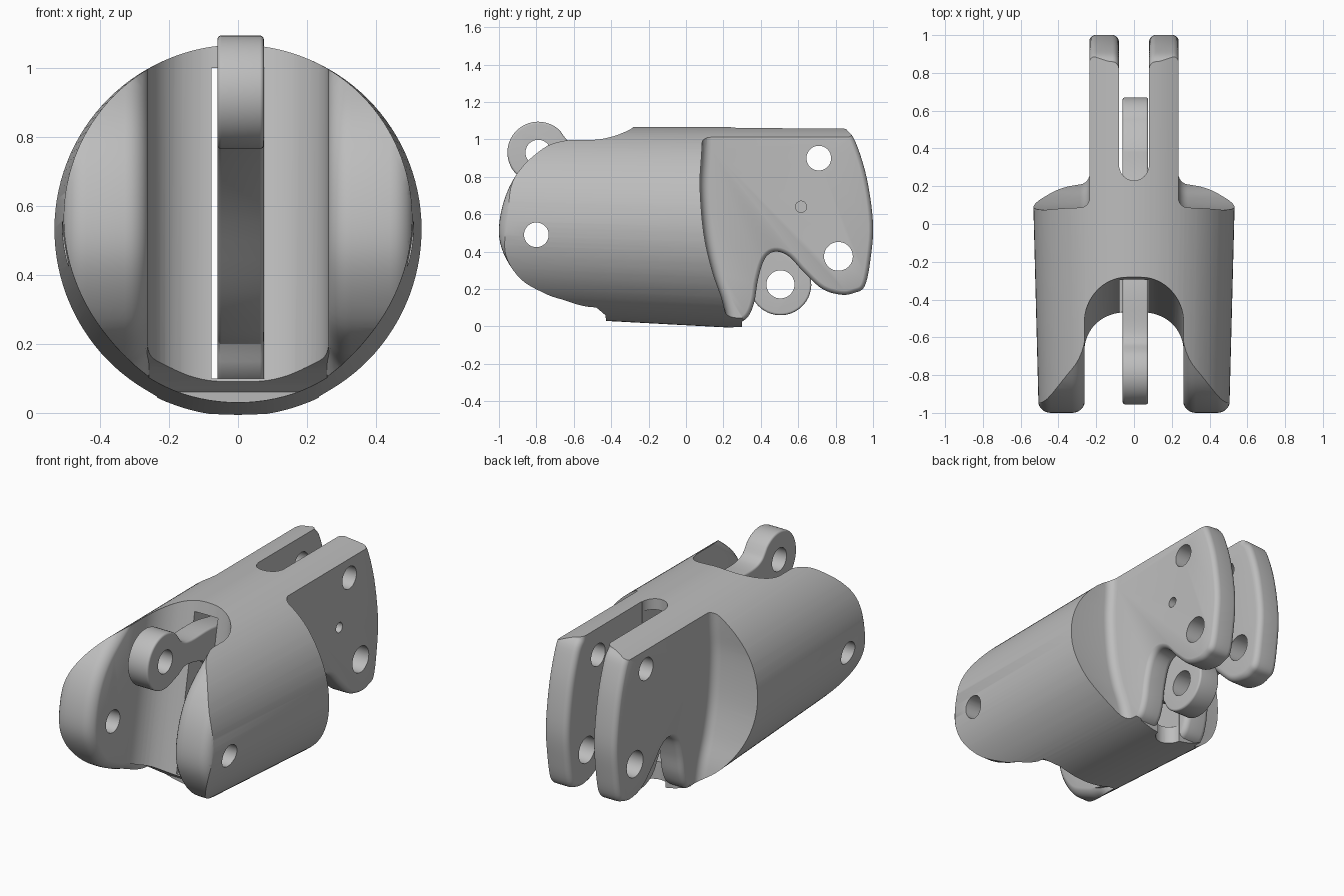
import bpy, bmesh
from math import sin, cos, radians
from mathutils import Vector

cube = bpy.data.objects.get("Cube")
if cube:
    bpy.data.objects.remove(cube, do_unlink=True)

grey = bpy.data.materials.new("mid_grey")
grey.use_nodes = True
grey.diffuse_color = (0.51, 0.51, 0.51, 1)
grey.node_tree.nodes["Principled BSDF"].inputs["Base Color"].default_value = (0.51, 0.51, 0.51, 1)


def arc(cx, cy, r, start, end, n=16):
    angles = [radians(start + (end - start) * i / n) for i in range(n + 1)]
    return [(cx + r * cos(a), cy + r * sin(a)) for a in angles]


def spline(points, n=5):
    """Smooth open curve through the points."""
    p = [Vector(q) for q in [points[0]] + points + [points[-1]]]
    out = []
    for a, b, c, d in zip(p, p[1:], p[2:], p[3:]):
        for i in range(n):
            t = i / n
            v = b * 2 + (c - a) * t + (a * 2 - b * 5 + c * 4 - d) * t**2 + (b * 3 - a - c * 3 + d) * t**3
            out.append(tuple(v / 2))
    return out + [points[-1]]


def inset(profile, d):
    """Move a closed profile inward by d."""
    p = [Vector(q) for q in profile]
    area = sum(a.x * b.y - b.x * a.y for a, b in zip(p, p[1:] + p[:1]))
    side = 1 if area > 0 else -1
    out = []
    for a, b, c in zip(p[-1:] + p[:-1], p, p[1:] + p[:1]):
        u, v = (b - a).normalized(), (c - b).normalized()
        n1, n2 = Vector((-u.y, u.x)), Vector((-v.y, v.x))
        out.append(tuple(b + (n1 + n2) * (side * d / (1 + n1.dot(n2)))))
    return out


def loft(name, loops):
    """Closed solid through a stack of matching loops."""
    bm = bmesh.new()
    rows = [[bm.verts.new(v) for v in loop] for loop in loops]
    bm.faces.new(rows[0][::-1])
    bm.faces.new(rows[-1])
    for a, b in zip(rows, rows[1:]):
        for i in range(len(a)):
            bm.faces.new((a[i - 1], a[i], b[i], b[i - 1]))
    bm.normal_update()
    if bm.calc_volume(signed=True) < 0:
        bmesh.ops.reverse_faces(bm, faces=bm.faces[:])
        bm.normal_update()
    mesh = bpy.data.meshes.new(name)
    bm.to_mesh(mesh)
    bm.free()
    mesh.materials.append(grey)
    ob = bpy.data.objects.new(name, mesh)
    bpy.context.scene.collection.objects.link(ob)
    return ob


def plate(name, profile, x0, x1, rim=0):
    """Side profile (y, z) extruded along x, with optional rounded rims."""
    layers = [(x0, 0), (x1, 0)]
    if rim:
        steps = [(rim * (1 - cos(radians(t))), rim * (1 - sin(radians(t)))) for t in range(0, 91, 15)]
        layers = [(x0 + s, d) for s, d in steps] + [(x1 - s, d) for s, d in reversed(steps)]
    return loft(name, [[(x, *p) for p in inset(profile, d)] for x, d in layers])


def volume(mesh):
    bm = bmesh.new()
    bm.from_mesh(mesh)
    v = bm.calc_volume(signed=True)
    bm.free()
    return v


def combine(target, tool, operation):
    """Boolean that falls back to another solver if the result is not plausible."""
    start = target.data
    before = volume(start)
    for solver in ("EXACT", "MANIFOLD", "FLOAT"):
        m = target.modifiers.new("cut", "BOOLEAN")
        m.operation, m.solver, m.object = operation, solver, tool
        graph = bpy.context.evaluated_depsgraph_get()
        result = bpy.data.meshes.new_from_object(target.evaluated_get(graph))
        target.modifiers.clear()
        after = volume(result)
        if after > before if operation == "UNION" else before * .3 < after < before:
            target.data = result
            break
    bpy.data.objects.remove(tool, do_unlink=True)


def pin_hole(target, y, z, r, x0=-1, x1=1):
    combine(target, plate("pin_cutter", arc(y, z, r, 0, 350, 35), x0, x1), "DIFFERENCE")


def mirrored(x0, x1):
    return [(x0, x1), (-x1, -x0)]


# Main core behind the fork, with a curved nose
nose = spline([(-.55, 1.1), (-.72, .985), (-.87, .86), (-.96, .71), (-1, .53),
               (-.975, .39), (-.88, .25), (-.74, .17), (-.64, .13), (-.55, .06)])
core = [(y + .12, z) for y, z in nose] + [(-.42, -.1), (.3, -.1), (.3, 1.2), (-.42, 1.2)]
body = plate("clevis_body", core, -.6, .6)

# Rounded fork cheeks
for x0, x1 in mirrored(.258, .51):
    cheek = plate("fork_cheek", nose + [(-.3, -.05), (-.3, 1.15)], x0, x1, .07)
    combine(body, cheek, "UNION")

# Rear lugs
lug = [(.1, 1.17), (.82, 1.17)] + spline([
    (.86, 1.05), (.905, .99), (.965, .8), (1, .55), (.985, .35), (.955, .215),
    (.9, .18), (.83, .17), (.73, .2), (.63, .29), (.55, .375), (.475, .4), (.42, .36),
    (.385, .25), (.365, .13), (.33, .05), (.27, .015), (.2, 0)]) + [(.1, -.05)]
for x0, x1 in mirrored(.08, .237):
    combine(body, plate("rear_lug", lug, x0, x1, .035), "UNION")

# Round tapered envelope
rings = []
for y, r, zc in ((-1.1, .502, .568), (1.1, .5585, .506)):
    rings.append([(x, y, z) for x, z in arc(0, zc, r, 0, 357, 119)])
combine(body, loft("envelope", rings), "INTERSECT")

# Shoulders beside the lugs, with filleted corners
shoulder = spline([(.1, 1.3), (.085, .95), (.075, .75), (.095, .5), (.14, .3), (.2, .12), (.24, -.1)])
for x0, x1 in mirrored(.235, .8):
    cutter = plate("shoulder_cutter", shoulder + [(1.3, -.1), (1.3, 1.3)], x0, x1, .05)
    combine(body, cutter, "DIFFERENCE")

# Leaning front slot with a rounded end
loops = []
for z in (-.2, 1.3):
    c = -.6 + .19 * (z - .55)
    outline = [(-.262, -1.4), (.262, -1.4)] + arc(.042, c, .22, 0, 90) + arc(-.042, c, .22, 90, 180)
    loops.append([(x, y, z) for x, y in outline])
combine(body, loft("slot_cutter", loops), "DIFFERENCE")

# Rear gap between the lugs and the tunnel joining it to the slot
gap = arc(0, .307, .077, 180, 360) + [(.077, 1.3), (-.077, 1.3)]
combine(body, loft("gap_cutter", [[(x, y, z) for x, y in gap] for z in (-.2, 1.3)]), "DIFFERENCE")
tunnel = [(-.7, .1), (.36, .1), (.36, 1), (-.7, 1)]
combine(body, plate("tunnel_cutter", tunnel, -.0765, .0765), "DIFFERENCE")

# Pin holes
pin_hole(body, -.8, .49, .066)
pin_hole(body, .71, .9, .066)
pin_hole(body, .815, .375, .077)
pin_hole(body, .615, .64, .03, .15, 1)

# Lever with an eye at each end
lower = spline([(-.66, .80), (-.58, .83), (-.4, .78), (-.15, .6), (.1, .35), (.25, .24), (.33, .2)])
upper = spline([(.4, .47), (.25, .65), (0, .87), (-.3, .96), (-.54, .965), (-.62, .985), (-.655, 1.02)])
outline = arc(-.79, .93, .165, 45, 290, 32) + lower + arc(.505, .225, .165, 200, 440, 32) + upper
lever = plate("lever", outline, -.06, .075, .012)
pin_hole(lever, -.79, .93, .068)
pin_hole(lever, .505, .225, .075)

# Smooth shading with crisp edges
for ob in (body, lever):
    bpy.ops.object.select_all(action="DESELECT")
    ob.select_set(True)
    bpy.context.view_layer.objects.active = ob
    bpy.ops.object.shade_smooth_by_angle(angle=radians(30))
